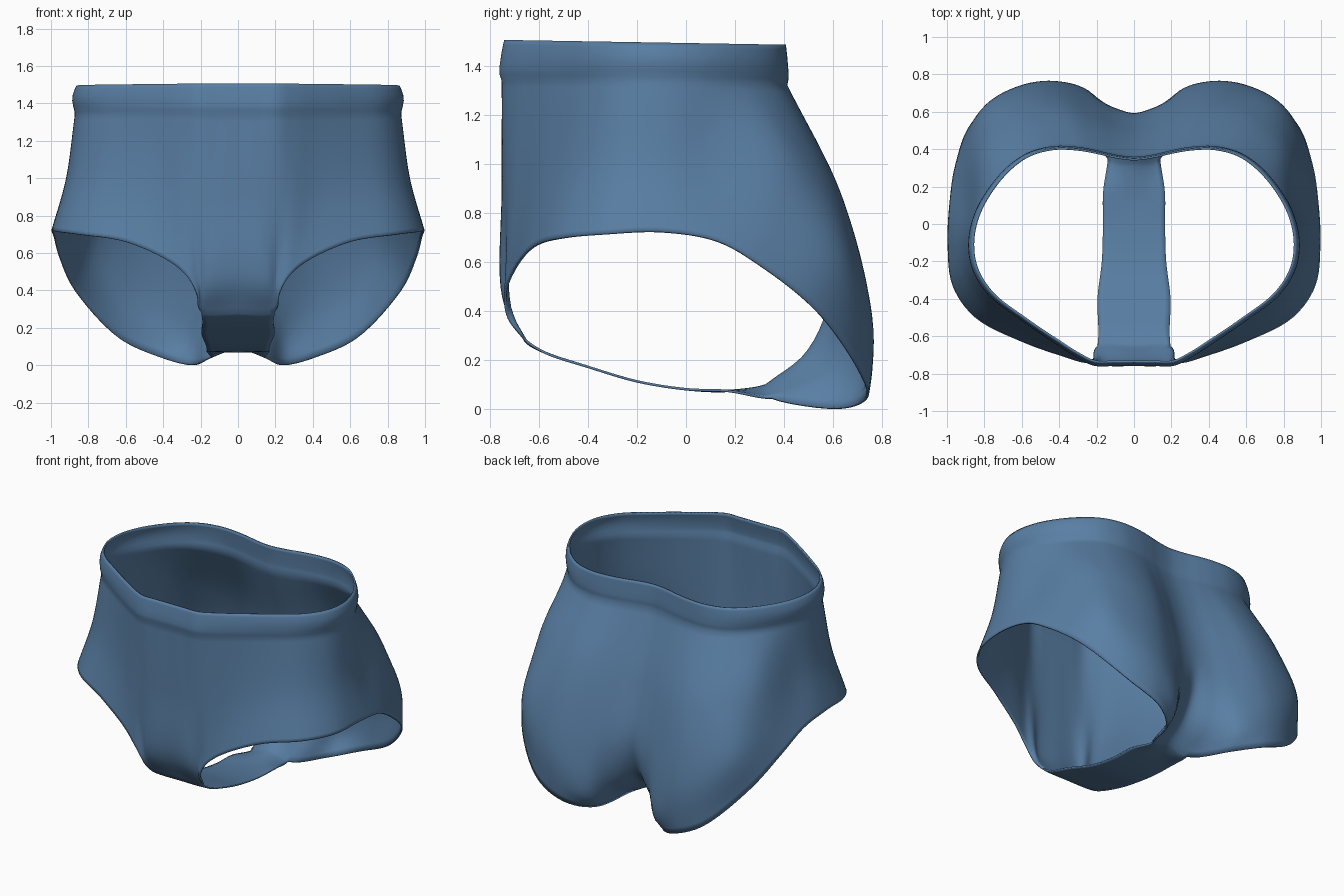
import bpy, math
from mathutils import Vector as V

if "Cube" in bpy.data.objects:
    bpy.data.objects.remove(bpy.data.objects["Cube"])

SUB = 6       # subdivisions between key columns
ROWS = 30     # rows from waistband to leg edge


def spline(p0, p1, p2, p3, s):
    """Centripetal Catmull-Rom point between p1 and p2."""
    t0 = 0.0
    t1 = t0 + max((p1 - p0).length, 1e-6) ** 0.5
    t2 = t1 + max((p2 - p1).length, 1e-6) ** 0.5
    t3 = t2 + max((p3 - p2).length, 1e-6) ** 0.5
    t = t1 + (t2 - t1) * s
    mix = lambda a, b, ta, tb: a * ((tb - t) / (tb - ta)) + b * ((t - ta) / (tb - ta))
    a1, a2, a3 = mix(p0, p1, t0, t1), mix(p1, p2, t1, t2), mix(p2, p3, t2, t3)
    return mix(mix(a1, a2, t0, t2), mix(a2, a3, t1, t3), t1, t2)


def curve(pts, n, first=None, last=None):
    """Smooth path through pts with n steps per gap."""
    first = first or pts[0] * 2 - pts[1]
    last = last or pts[-1] * 2 - pts[-2]
    q = [first] + pts + [last]
    out = [spline(*q[i:i + 4], k / n) for i in range(len(pts) - 1) for k in range(n)]
    return out + [pts[-1].copy()]


def even(pts, n):
    """Resample a polyline to n equal steps."""
    d = [0.0]
    for a, b in zip(pts, pts[1:]):
        d.append(d[-1] + (b - a).length)
    out, j = [], 0
    for k in range(n + 1):
        t = d[-1] * k / n
        while j < len(pts) - 2 and d[j + 1] < t:
            j += 1
        out.append(pts[j].lerp(pts[j + 1], (t - d[j]) / max(d[j + 1] - d[j], 1e-9)))
    return out


def flip(p):
    return V((-p.x, p.y, p.z))


# Key columns, front centre round to hip: waist (x, y), then points down to the leg edge
front = [
    ((0, -.74), (0, -.752, .9), (0, -.747, .47), (0, -.66, .28)),
    ((.11, -.74), (.11, -.752, .9), (.16, -.745, .45), (.194, -.66, .285)),
    ((.21, -.738), (.212, -.728, .375)),
    ((.3, -.695), (.265, -.742, .47)),
    ((.41, -.625), (.36, -.715, .555)),
    ((.58, -.51), (.6, -.63, .665)),
    ((.76, -.37), (.85, -.5, .705)),
    ((.845, -.23), (.97, -.33, .72)),
    ((.862, -.08), (.997, -.1, .728)),
]
# Hip round to back centre, over the seat
back = [
    ((.82, .08), (.985, .13, .69)),
    ((.7, .26), (.82, .39, 1.0), (.955, .32, .58)),
    ((.57, .365), (.68, .55, .95), (.8, .62, .62), (.87, .54, .4)),
    ((.43, .405), (.52, .63, .88), (.61, .735, .45), (.63, .72, .145)),
    ((.3, .402), (.36, .625, .88), (.42, .76, .35), (.42, .757, .14), (.41, .738, .045)),
    ((.2, .385), (.21, .57, .88), (.23, .692, .38), (.245, .7, .1), (.25, .62, .005)),
    ((.1, .362), (.1, .525, .88), (.105, .622, .42), (.12, .56, .17), (.135, .35, .047)),
    ((0, .35), (0, .51, .88), (0, .592, .47), (0, .5, .235), (0, .33, .098)),
]
# Waistband profile: height, outward scale in x and y
band = [(1.5, 1.0, 1.0), (1.48, 1.012, 1.006), (1.45, 1.024, 1.014), (1.42, 1.027, 1.02),
        (1.385, 1.02, 1.027), (1.36, 1.012, 1.026), (1.335, 1.012, 1.014)]


def column(c):
    w = c[0]
    tilt = -.017 * (w[1] + .1)
    top = [V((w[0] * sx, w[1] * sy, z + tilt)) for z, sx, sy in band]
    pts = [V(p) for p in c[1:]]
    if len(pts) == 1:      # plain side panels flare gently
        a, b = top[-1], pts[0]
        pts.insert(0, V((a.x + (b.x - a.x) * .38, a.y + (b.y - a.y) * .42, a.z + (b.z - a.z) * .55)))
    return top[:-1] + even(curve([top[-1]] + pts, 16), ROWS)


keys = [column(c) for c in front + back]
rows = [curve(list(r), SUB, flip(r[1]), flip(r[-2])) for r in zip(*keys)]

verts, faces = [], []


def add_grid(grid):
    base, n = len(verts), len(grid[0])
    for r in grid:
        verts.extend(r)
    for i in range(len(grid) - 1):
        for j in range(n - 1):
            a = base + i * n + j
            faces.append((a, a + n, a + n + 1, a + 1))


# Main body
add_grid(rows)

# Crotch strip joining front centre to back centre: half width, y, z
strip = [(.19, -.58, .232), (.195, -.4, .172), (.172, -.2, .113), (.166, 0, .081), (.165, .17, .074)]
lines = []
for j in range(SUB + 1):
    f, b = rows[-1][j], rows[-1][-1 - j]
    mids = [V((w * j / SUB, y, z)) for w, y, z in strip]
    lines.append(curve([f] + mids + [b], 6, rows[-2][j], rows[-2][-1 - j]))
add_grid([list(r) for r in zip(*lines)])

low = min(v.z for v in verts)
for v in verts:
    v.z -= low
    if abs(v.x) < 1e-4:
        v.x = 0

mesh = bpy.data.meshes.new("briefs")
mesh.from_pydata([tuple(v) for v in verts], [], faces)
obj = bpy.data.objects.new("briefs", mesh)
bpy.context.collection.objects.link(obj)
bpy.context.view_layer.objects.active = obj
obj.select_set(True)

# Weld strip to body
bpy.ops.object.mode_set(mode='EDIT')
bpy.ops.mesh.select_all(action='SELECT')
bpy.ops.mesh.remove_doubles(threshold=.0005)
bpy.ops.object.mode_set(mode='OBJECT')

# Mirror, then give the cloth thickness
mir = obj.modifiers.new("mirror", 'MIRROR')
mir.merge_threshold = .001
sol = obj.modifiers.new("cloth", 'SOLIDIFY')
sol.thickness = .01
sol.offset = -1

mat = bpy.data.materials.new("denim blue")
mat.diffuse_color = (.10, .21, .37, 1)
mat.use_nodes = True
mat.node_tree.nodes["Principled BSDF"].inputs["Base Color"].default_value = mat.diffuse_color
mesh.materials.append(mat)
bpy.ops.object.shade_smooth_by_angle(angle=math.radians(50))
